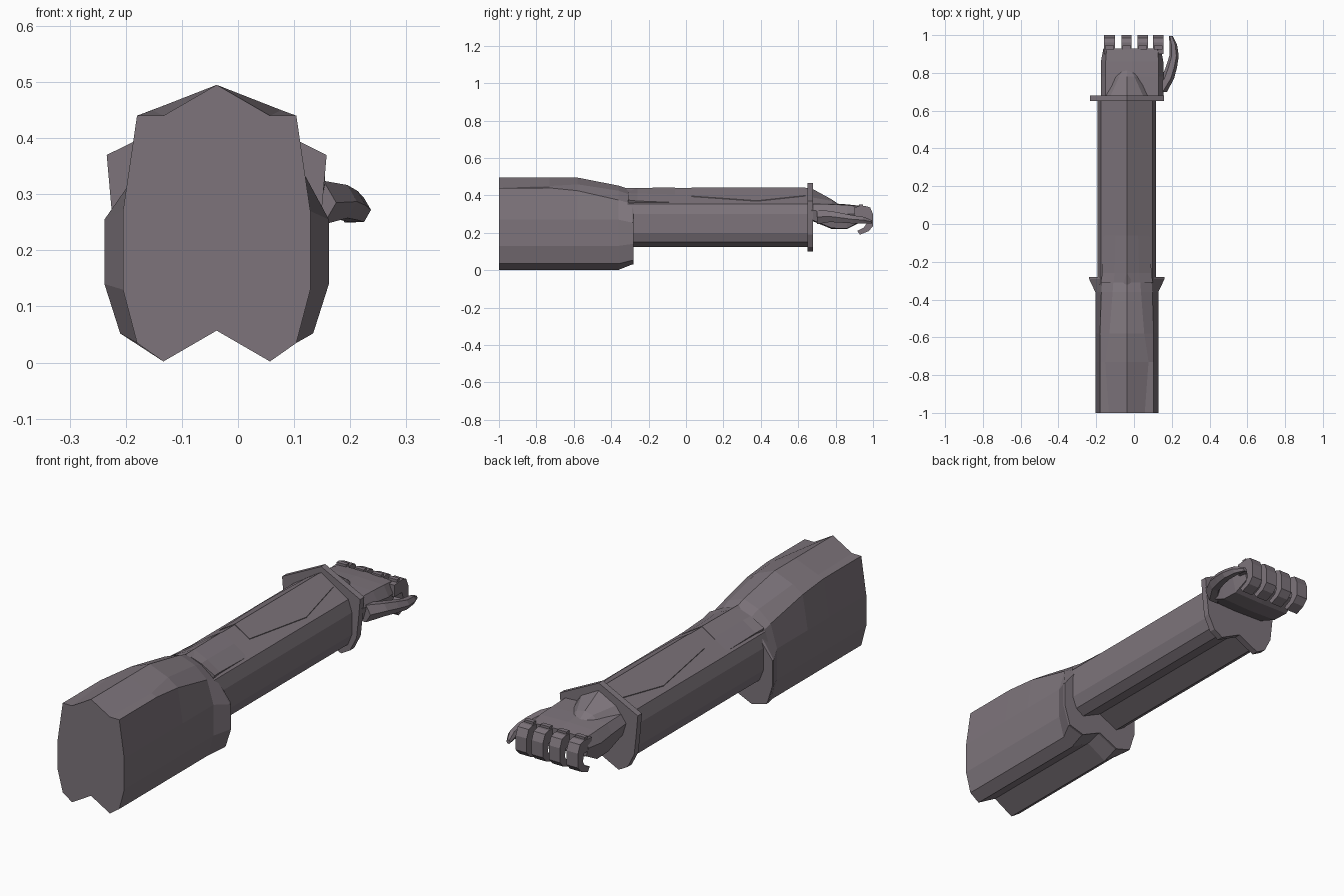
import bpy, bmesh, math
from mathutils import Vector

cube = bpy.data.objects.get("Cube")
if cube:
    bpy.data.objects.remove(cube, do_unlink=True)

CX = -0.038  # arm axis

grey = bpy.data.materials.new("warm_grey")
grey.use_nodes = True
colour = (0.205, 0.175, 0.198, 1)
grey.diffuse_color = colour
grey.node_tree.nodes["Principled BSDF"].inputs["Base Color"].default_value = colour


def loft(name, rings):
    """Skin a list of equal-length point rings and cap both ends."""
    bm = bmesh.new()
    rows = [[bm.verts.new(p) for p in r] for r in rings]
    n = len(rows[0])
    for a, b in zip(rows, rows[1:]):
        for i in range(n):
            j = (i + 1) % n
            bm.faces.new((a[i], a[j], b[j], b[i]))
    bm.faces.new(rows[0])
    bm.faces.new(rows[-1][::-1])
    bmesh.ops.recalc_face_normals(bm, faces=bm.faces)
    me = bpy.data.meshes.new(name)
    bm.to_mesh(me)
    bm.free()
    me.materials.append(grey)
    ob = bpy.data.objects.new(name, me)
    bpy.context.collection.objects.link(ob)
    return ob


def section(y, half, cx=CX):
    """Mirror a half profile (top centre to bottom centre) at depth y."""
    right = [(cx + x, y, z) for x, z in half]
    left = [(cx - x, y, z) for x, z in half[-2:0:-1]]
    return right + left


# Upper sleeve with flared elbow
low = [(.167, .27), (.167, .13), (.142, .035), (.095, .002), (0, .057)]
flare = [(.2, .255), (.2, .14), (.172, .052), (.097, .03), (0, .075)]
loft("upper_sleeve", [
    section(-1, [(0, .495), (.095, .44), (.142, .44)] + low),
    section(-.73, [(0, .495), (.115, .45), (.142, .44)] + low),
    section(-.58, [(0, .495), (.092, .459), (.142, .425)] + low),
    section(-.36, [(0, .452), (.075, .425), (.135, .375)] + low),
    section(-.29, [(0, .428), (.07, .4), (.13, .355)] + flare),
    section(-.28, [(0, .425), (.07, .39), (.13, .345)] + flare),
])

# Forearm with a ridge on top and a groove underneath
fore = [(0, .44), (.137, .355), (.155, .3), (.155, .2), (.135, .15), (.095, .125), (0, .17)]
loft("forearm", [section(-.32, fore), section(.66, fore)])

# Raised crest behind the elbow and the long top plate
loft("elbow_crest", [
    section(-.31, [(0, .435), (.07, .412), (.138, .375), (.1, .3), (0, .3)]),
    section(-.26, [(0, .44), (.065, .41), (.13, .37), (.1, .3), (0, .3)]),
    section(-.06, [(0, .442), (.06, .405), (.125, .362), (.1, .3), (0, .3)]),
])
loft("top_plate", [
    section(y, [(0, .443), (w, .443 - w * .62), (w, .41 - w * .62), (0, .41)])
    for y, w in ((.03, .075), (.38, .115), (.64, .07))
])

# Wrist flange
ring = [(0, .467), (.196, .37), (.188, .28), (.178, .19), (.145, .125), (.1, .1), (0, .15)]
loft("wrist_flange", [section(.65, ring), section(.68, ring)])

# Tapered ridge on the back of the hand
loft("hand_ridge", [
    section(.67, [(0, .438), (.09, .39), (.13, .335), (0, .3)]),
    section(.78, [(0, .378), (.04, .37), (.08, .335), (0, .3)]),
    section(.82, [(0, .35), (.02, .345), (.045, .335), (0, .3)]),
])

# Palm
PX = -.01
loft("palm", [
    section(.67, [(0, .362), (.14, .355), (.165, .32), (.15, .27), (0, .265)], PX),
    section(.78, [(0, .358), (.14, .352), (.165, .31), (.145, .225), (0, .22)], PX),
    section(.86, [(0, .352), (.14, .348), (.165, .3), (.145, .222), (0, .22)], PX),
    section(.93, [(0, .345), (.135, .34), (.152, .3), (.14, .26), (0, .255)], PX),
])

# Four curled fingers
curl = [(.90, .338), (.96, .343), (.985, .335), (1, .3), (1, .235), (.975, .208),
        (.93, .19), (.915, .21), (.95, .227), (.965, .25), (.955, .285), (.90, .285)]
for i, (x0, x1) in enumerate([(-.158, -.1), (-.067, -.012), (.018, .075), (.1, .155)]):
    loft(f"finger_{i + 1}", [[(x, y, z) for y, z in curl] for x in (x0, x1)])
    # Knuckle bar
    loft(f"knuckle_{i + 1}", [
        [(x, y, z) for y, z in ((.925, .352), (.945, .352), (.945, .3), (.925, .3))]
        for x in (x0 + .005, x1 - .005)])

# Thumb as tapered hexagonal segments along a bent path
path = [((.13, .70, .285), .045), ((.178, .77, .287), .034), ((.198, .83, .28), .03),
        ((.212, .89, .272), .025), ((.208, .95, .268), .02), ((.195, .995, .258), .01)]
loft("thumb", [
    [(p[0] + r * math.cos(a), p[1], p[2] + r * 1.0 * math.sin(a))
     for a in (k * math.pi / 3 for k in range(6))]
    for p, r in path])
